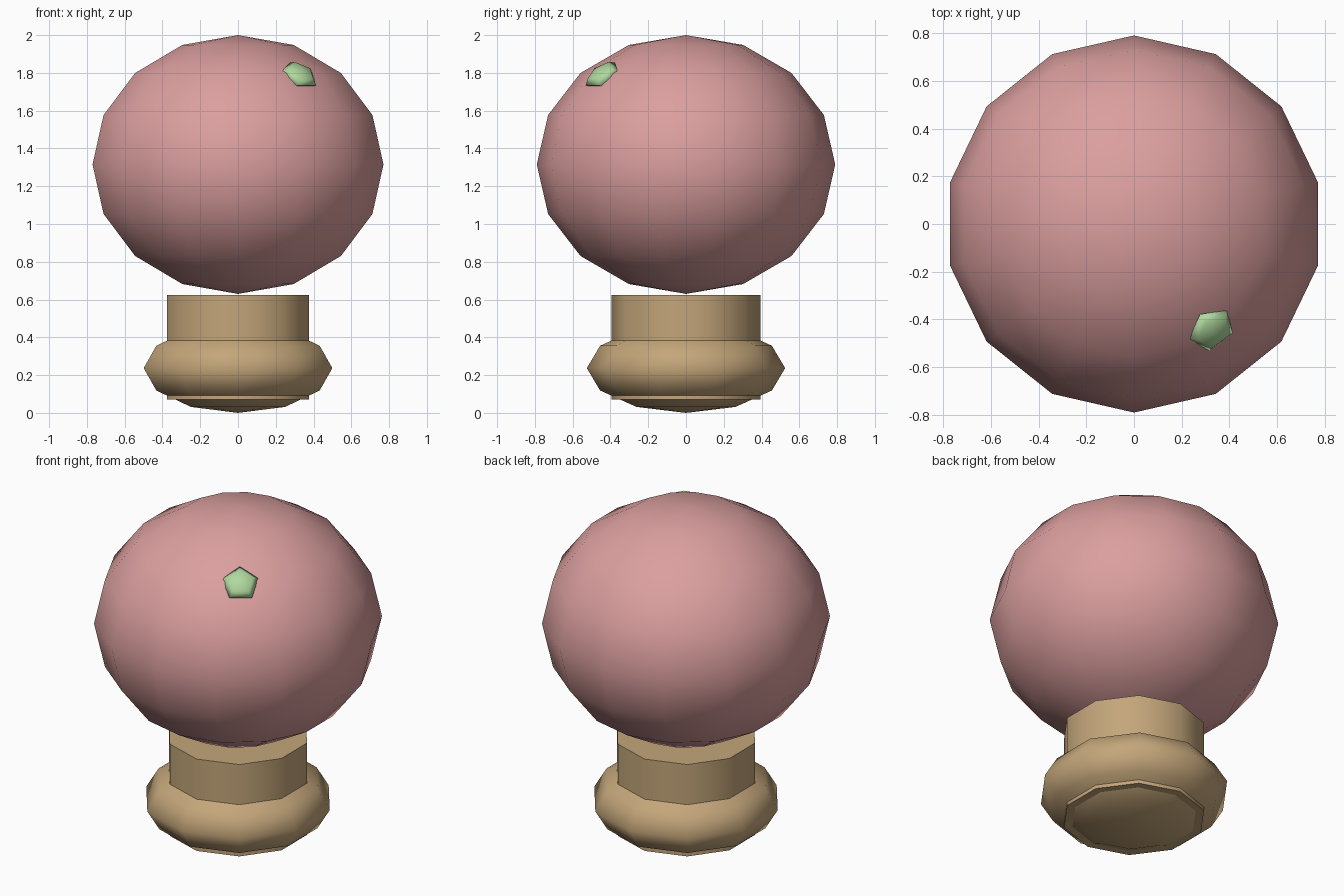
import bpy
from math import sin, cos, pi, radians

if "Cube" in bpy.data.objects:
    bpy.data.objects.remove(bpy.data.objects["Cube"], do_unlink=True)


def make_material(name, rgb):
    mat = bpy.data.materials.new(name)
    mat.use_nodes = True
    color = (*rgb, 1.0)
    mat.diffuse_color = color
    mat.node_tree.nodes["Principled BSDF"].inputs["Base Color"].default_value = color
    return mat


def lathe(name, profile, sides, mat, location, smooth_angle=180):
    """Turn (radius, z) points, listed bottom to top, around z; first corner on +y."""
    verts, rings, faces = [], [], []
    for radius, z in profile:
        count = sides if radius > 1e-5 else 1
        rings.append([len(verts) + i for i in range(count)])
        for i in range(count):
            a = pi / 2 + 2 * pi * i / sides
            verts.append((radius * cos(a), radius * sin(a), z))
    for low, high in zip(rings, rings[1:]):
        for i in range(sides):
            j = (i + 1) % sides
            if len(low) == 1:
                faces.append((low[0], high[j], high[i]))
            elif len(high) == 1:
                faces.append((low[i], low[j], high[0]))
            else:
                faces.append((low[i], low[j], high[j], high[i]))
    # Flat caps for profiles that stay open at the ends
    if len(rings[0]) > 1:
        faces.append(tuple(reversed(rings[0])))
    if len(rings[-1]) > 1:
        faces.append(tuple(rings[-1]))
    mesh = bpy.data.meshes.new(name)
    mesh.from_pydata(verts, [], faces)
    mesh.materials.append(mat)
    obj = bpy.data.objects.new(name, mesh)
    obj.location = location
    bpy.context.collection.objects.link(obj)
    bpy.ops.object.select_all(action="DESELECT")
    obj.select_set(True)
    bpy.context.view_layer.objects.active = obj
    if smooth_angle >= 180:
        bpy.ops.object.shade_smooth()
    else:
        bpy.ops.object.shade_smooth_by_angle(angle=radians(smooth_angle))
    return obj


def ellipsoid(radius, half_height, steps):
    points = []
    for k in range(steps + 1):
        a = pi * k / steps
        points.append((radius * sin(a), -half_height * cos(a)))
    return points


pink = make_material("dusty pink", (0.71, 0.345, 0.345))
tan = make_material("tan", (0.55, 0.38, 0.195))
green = make_material("pale green", (0.43, 0.69, 0.34))

# Large round head
lathe("head", ellipsoid(0.79, 0.685, 8), 14, pink, (0, 0, 1.315))

# Neck column and bulging foot
lathe("neck", [(0.395, 0.07), (0.395, 0.625)], 10, tan, (0, 0, 0), 40)
lathe("foot", ellipsoid(0.525, 0.237, 6), 10, tan, (0, 0, 0.237))

# Small five-sided spot lying on the head
spot = lathe("spot", ellipsoid(0.105, 0.04, 4), 5, green, (0.325, -0.442, 1.788))
spot.rotation_euler = (radians(40), 0, radians(37))
